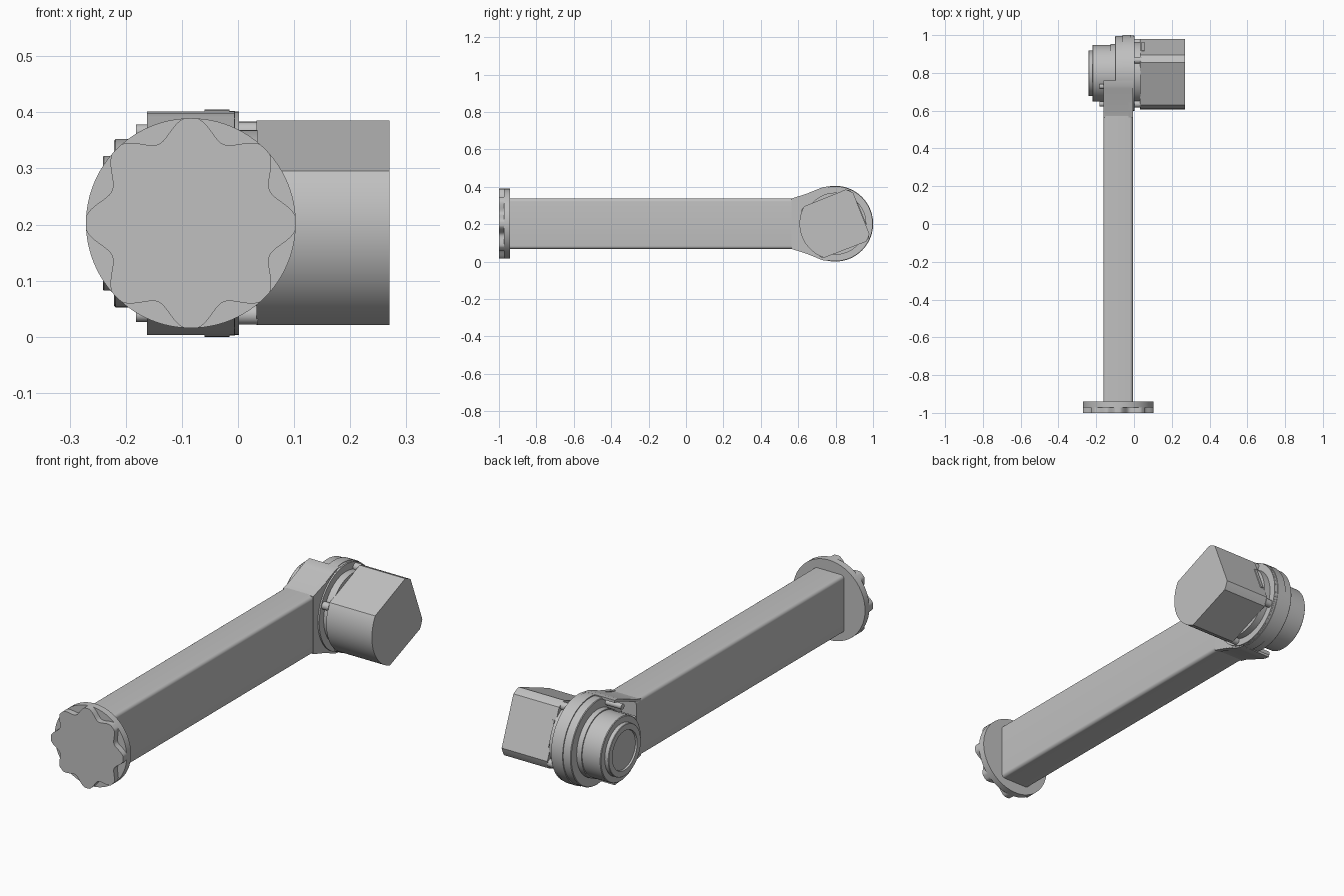
import bpy, bmesh
from math import sin, cos, radians, pi
from mathutils import Vector

cube = bpy.data.objects.get("Cube")
if cube:
    bpy.data.objects.remove(cube)

grey = bpy.data.materials.new("light grey metal")
grey.use_nodes = True
tone = (0.53, 0.53, 0.53, 1)
grey.diffuse_color = tone
grey.node_tree.nodes["Principled BSDF"].inputs["Base Color"].default_value = tone

CY, CZ = 0.798, 0.2025     # joint axis, parallel to x
BX = -0.084                # arm centre line


def finish(name, bm):
    bmesh.ops.recalc_face_normals(bm, faces=bm.faces)
    mesh = bpy.data.meshes.new(name)
    bm.to_mesh(mesh)
    bm.free()
    obj = bpy.data.objects.new(name, mesh)
    bpy.context.collection.objects.link(obj)
    mesh.materials.append(grey)
    bpy.ops.object.select_all(action='DESELECT')
    obj.select_set(True)
    bpy.context.view_layer.objects.active = obj
    bpy.ops.object.shade_smooth_by_angle(angle=radians(30))
    return obj


def prism(name, points, axis, a, b):
    """Extrude a closed outline along x (points are y, z) or y (points are x, z)."""
    bm = bmesh.new()
    def place(u, v, w):
        return Vector((w, u, v)) if axis == 'x' else Vector((u, w, v))
    face = bm.faces.new([bm.verts.new(place(u, v, a)) for u, v in points])
    ext = bmesh.ops.extrude_face_region(bm, geom=[face])
    verts = [e for e in ext["geom"] if isinstance(e, bmesh.types.BMVert)]
    bmesh.ops.translate(bm, verts=verts, vec=place(0, 0, b - a))
    return finish(name, bm)


def arc(cu, cv, r, start, end, n):
    angles = [radians(start + (end - start) * i / n) for i in range(n + 1)]
    return [(cu + r * cos(t), cv + r * sin(t)) for t in angles]


def disc(cu, cv, r, n=64):
    return arc(cu, cv, r, 0, 360, n)[:-1]


def lathe(name, profile, n=72):
    """Turn an (x, radius) profile around the joint axis."""
    bm = bmesh.new()
    rings = [[bm.verts.new((x, u, v)) for u, v in disc(CY, CZ, r, n)]
             for x, r in profile]
    for lo, hi in zip(rings, rings[1:]):
        for i in range(n):
            j = (i + 1) % n
            bm.faces.new((lo[i], lo[j], hi[j], hi[i]))
    bm.faces.new(rings[0])
    bm.faces.new(rings[-1])
    return finish(name, bm)


# Arm tube with rounded long edges
hx, hz, rad = 0.078, 0.135, 0.016
section = []
for k, (sx, sz) in enumerate([(1, 1), (-1, 1), (-1, -1), (1, -1)]):
    section += arc(BX + sx * (hx - rad), CZ + sz * (hz - rad), rad,
                   90 * k, 90 * k + 90, 6)
prism("arm_tube", section, 'y', -0.945, 0.6)

# Round end plate and its eight-lobed front
prism("end_plate", disc(BX, CZ, 0.187, 96), 'y', -0.972, -0.94)
lobes = []
for i in range(192):
    t = 2 * pi * i / 192
    r = min(0.187, 0.171 + 0.019 * cos(8 * t))
    lobes.append((BX + r * cos(t), CZ + r * sin(t)))
prism("lobed_front_plate", lobes, 'y', -1.0, -0.97)

# Flared bracket: side plate, then upper and lower flanges
side = [(0.565, CZ - hz), *arc(CY, CZ, 0.2, -113, 113, 48), (0.565, CZ + hz)]
prism("bracket_side_plate", side, 'x', -0.03, -0.005)
for label, s in (("upper", 1), ("lower", -1)):
    outer = [(0.565, 0.133), (0.6, 0.142), (0.715, 0.189), (0.735, 0.196), (0.76, 0.199)]
    inner = [(y, h - 0.012) for y, h in reversed(outer)]
    prism(label + "_bracket_flange", [(y, CZ + s * h) for y, h in outer + inner],
          'x', BX - hx, BX + hx)

# Gearbox: stepped rings narrowing towards the right end
lathe("gearbox", [(-0.233, 0.085), (-0.233, 0.09), (-0.241, 0.092), (-0.241, 0.118),
                  (-0.239, 0.12), (-0.221, 0.12), (-0.221, 0.147), (-0.218, 0.15),
                  (-0.125, 0.15), (-0.125, 0.155), (-0.1, 0.155), (-0.1, 0.195),
                  (-0.097, 0.198), (-0.06, 0.198), (-0.06, 0.2025), (-0.015, 0.2025),
                  (-0.015, 0.199), (0.002, 0.199), (0.002, 0.166), (0.035, 0.166)])

# Screws through the bracket and spacer studs behind the motor
def screw(name, angle, r, x0, x1):
    t = radians(angle)
    prism(name, disc(CY + 0.177 * cos(t), CZ + 0.177 * sin(t), r, 20), 'x', x0, x1)

for i, angle in enumerate((113, 157, -113, -157)):
    screw(f"gearbox_screw_{i + 1}", angle, 0.013, -0.182, -0.09)
for i, angle in enumerate((67, 157, -113, -23)):
    screw(f"motor_stud_{i + 1}", angle, 0.018, 0.0, 0.036)

# Motor housing: a cylinder with three flats
R = 0.191
outline = (arc(CY, CZ, R, 151, 252, 32) + arc(CY, CZ, R, -30, -17, 4)
           + arc(CY, CZ, R, 60, 73, 4))
prism("motor_housing", outline, 'x', 0.033, 0.27)

# Narrow connector cover on the rear flat of the motor
t = radians(21.5)
n, d = Vector((cos(t), sin(t))), Vector((-sin(t), cos(t)))
mid = Vector((CY, CZ)) + n * (R * cos(radians(38.5)))
cover = [mid + d * a + n * b for a, b in
         ((-0.06, -0.004), (0.06, -0.004), (0.06, 0.004), (-0.06, 0.004))]
prism("connector_cover", [tuple(p) for p in cover], 'x', 0.04, 0.055)
